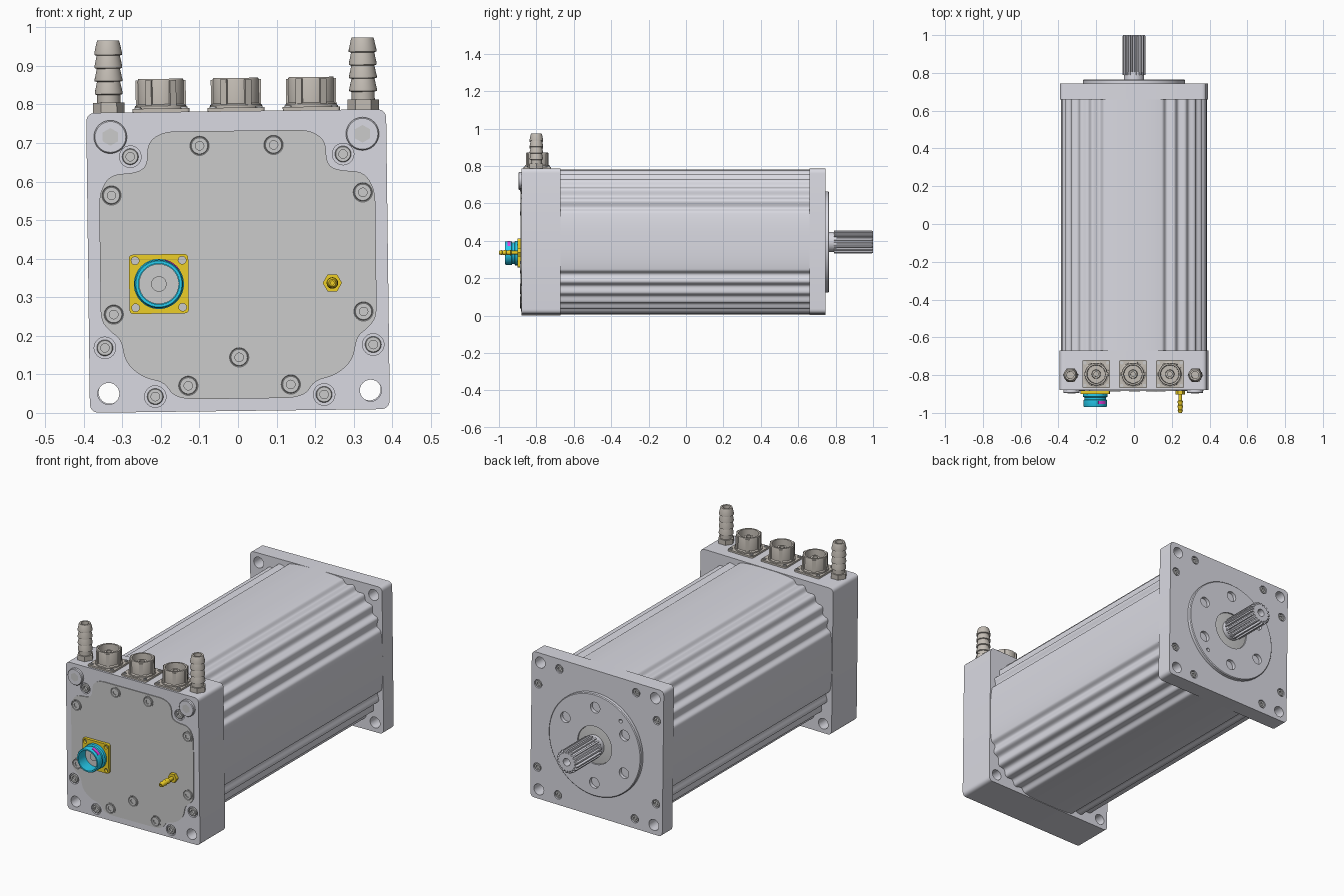
import bpy, bmesh, math
from mathutils import Matrix, Vector

if "Cube" in bpy.data.objects:
    bpy.data.objects.remove(bpy.data.objects["Cube"])

def material(name, rgb):
    m = bpy.data.materials.new(name)
    m.diffuse_color = (*rgb, 1)
    m.use_nodes = True
    m.node_tree.nodes["Principled BSDF"].inputs["Base Color"].default_value = m.diffuse_color
    return m

ALU = material("aluminium", (0.70, 0.70, 0.76))
PLATE = material("plate_grey", (0.76, 0.77, 0.75))
STEEL = material("screw_steel", (0.52, 0.53, 0.53))
WARM = material("warm_grey", (0.55, 0.51, 0.46))
YELLOW = material("yellow", (0.85, 0.62, 0.02))
CYAN = material("cyan", (0.02, 0.60, 0.85))
MAGENTA = material("magenta", (0.80, 0.05, 0.75))

# Local frame: the motor axis is u = v = 0; parts point to the front, back or top
MAP = {"front": lambda a, b, h: Vector((a, -h, b)),
       "back": lambda a, b, h: Vector((a, h, b)),
       "top": lambda a, b, h: Vector((a, b, h))}

def loft(name, rings, places, way, mat):
    """Skin equal-length rings of (a, b, h), capped, copied to every place."""
    bm = bmesh.new()
    for p in places:
        vs = [[bm.verts.new(MAP[way](*c) + Vector(p)) for c in ring] for ring in rings]
        n = len(vs[0])
        for lo, hi in zip(vs, vs[1:]):
            for i in range(n):
                j = (i + 1) % n
                bm.faces.new((lo[i], lo[j], hi[j], hi[i]))
        bm.faces.new(vs[0][::-1])
        bm.faces.new(vs[-1])
    bmesh.ops.recalc_face_normals(bm, faces=bm.faces)
    me = bpy.data.meshes.new(name)
    bm.to_mesh(me)
    bm.free()
    ob = bpy.data.objects.new(name, me)
    bpy.context.collection.objects.link(ob)
    if mat:
        me.materials.append(mat)
    return ob

def lathe(name, profile, places, way="front", mat=ALU, n=32, turn=0.0):
    ang = [turn + 2 * math.pi * i / n for i in range(n)]
    return loft(name, [[(r * math.cos(t), r * math.sin(t), h) for t in ang]
                       for r, h in profile], places, way, mat)

def prism(name, pts, h0, h1, places=((0, 0, 0),), way="back", mat=ALU):
    return loft(name, [[(a, b, h) for a, b in pts] for h in (h0, h1)], places, way, mat)

def fillet(pts, r, n=5):
    out = []
    for i, p in enumerate(pts):
        p, a, b = Vector(p), Vector(pts[i - 1]), Vector(pts[(i + 1) % len(pts)])
        s = p + (a - p).normalized() * min(r, 0.48 * (a - p).length)
        e = p + (b - p).normalized() * min(r, 0.48 * (b - p).length)
        for k in range(n + 1):
            t = k / n
            out.append(tuple(s * (1 - t) ** 2 + p * 2 * t * (1 - t) + e * t * t))
    return out

def square(h, r):
    return fillet([(-h, -h), (h, -h), (h, h), (-h, h)], r)

def drill(ob, radius, h0, h1, places, way="back"):
    cut = lathe("cutter", [(radius, h0), (radius, h1)], places, way, None, 24)
    cut.hide_render = True
    mod = ob.modifiers.new("holes", "BOOLEAN")
    mod.operation, mod.solver, mod.object = "DIFFERENCE", "EXACT", cut
    bpy.context.view_layer.objects.active = ob
    bpy.ops.object.modifier_apply(modifier=mod.name)
    bpy.data.objects.remove(cut)

def mirrored(pts, y):
    return [(s * u, y, v) for u, v in pts for s in (-1, 1)]

def ring4(u, v, y):
    return mirrored([(u, v), (u, -v)], y)

# Ribbed housing: bulged square with grooves across each corner
def housing_point(t):
    c, s = math.cos(t), math.sin(t)
    r = 0.387 / (abs(c) ** 2.9 + abs(s) ** 2.9) ** (1 / 2.9)
    k = (math.degrees(t) % 90 - 22) / 46
    if 0 < k < 1:
        r -= 0.009 * (1 - math.cos(2 * math.pi * 5 * k))
    return r * c, r * s
prism("ribbed_housing", [housing_point(2 * math.pi * i / 480) for i in range(480)], -0.69, 0.68)

# Front block with through holes below and counterbores for its screws
block_screws = mirrored([(0.276, 0.274), (0.348, -0.221), (0.219, -0.349)], -0.88)
block = prism("front_block", square(0.389, 0.025), -0.88, -0.67)
drill(block, 0.028, -1, -0.5, mirrored([(0.34, -0.34)], 0))
drill(block, 0.028, -0.012, 0.05, block_screws, "front")
lathe("block_screws", [(0.021, -0.014), (0.021, 0), (0.019, 0.002), (0.011, 0.002), (0.011, -0.008)],
      block_screws, mat=STEEL)

# Cover plate with notched outline
half = [(0.19, 0.338), (0.232, 0.31), (0.232, 0.25), (0.26, 0.232), (0.33, 0.228), (0.358, 0.18),
        (0.358, -0.15), (0.335, -0.178), (0.305, -0.2), (0.296, -0.26), (0.25, -0.3),
        (0.195, -0.312), (0.175, -0.345), (0.14, -0.357)]
outline = fillet(half + [(-u, v) for u, v in reversed(half)], 0.03)
prism("cover_plate", outline, 0.87, 0.884, way="front", mat=PLATE)
cover_screws = mirrored([(0.096, 0.30), (0.326, 0.174), (0.324, -0.135), (0.133, -0.322)], -0.884)
lathe("cover_screws", [(0.029, -0.003), (0.029, 0.003), (0.025, 0.003), (0.023, 0.001), (0.021, 0.004),
                       (0.011, 0.004), (0.011, -0.002)],
      cover_screws + [(0, -0.884, -0.25)], mat=STEEL)

# Upper corner plugs with hex recess
plugs = mirrored([(0.327, 0.326)], -0.88)
lathe("corner_plugs", [(0.043, -0.01), (0.043, 0.012), (0.04, 0.016), (0.024, 0.016)], plugs)
lathe("plug_hex_recess", [(0.023, 0.01), (0.023, 0.0165), (0.021, 0.0165), (0.021, 0.0162)],
      plugs, mat=STEEL, n=6, turn=math.pi / 6)

# Signal connector: yellow flange, cyan shell, magenta marker
sig = [(-0.206, -0.884, -0.057)]
flange = prism("connector_flange", square(0.077, 0.012), -0.002, 0.016, sig, "front", YELLOW)
drill(flange, 0.010, -0.05, 0.05, [(sig[0][0] + a, -0.884, sig[0][2] + b)
                                   for a in (-0.061, 0.061) for b in (-0.061, 0.061)])
lathe("connector_shell", [(0.065, 0.01), (0.065, 0.03), (0.058, 0.034), (0.058, 0.045), (0.063, 0.048),
                          (0.063, 0.078), (0.060, 0.084), (0.053, 0.084), (0.053, 0.02)],
      sig, mat=CYAN, n=48)
lathe("connector_insert", [(0.052, 0.01), (0.052, 0.026), (0.02, 0.026), (0.02, 0.034)], sig, mat=PLATE)
arc = [math.radians(35 + 5 * i) for i in range(9)]
marker = [(r * math.cos(t), r * math.sin(t)) for r, seq in ((0.0655, arc), (0.056, arc[::-1])) for t in seq]
prism("connector_marker", marker, 0.054, 0.070, sig, "front", MAGENTA)

# Yellow vent stub
stub = [(0.244, -0.884, -0.06)]
lathe("stub_hex", [(0.025, -0.002), (0.025, 0.018)], stub, mat=YELLOW, n=6)
lathe("stub_pin", [(0.010, 0.01), (0.010, 0.05), (0.015, 0.053), (0.011, 0.075), (0.015, 0.078),
                   (0.011, 0.098), (0.014, 0.1), (0.009, 0.116), (0.005, 0.116), (0.005, 0.09)],
      stub, mat=YELLOW, n=20)

# Power connectors on top
power = [(u, -0.795, 0.387) for u in (-0.195, 0, 0.195)]
prism("power_bases", square(0.074, 0.01), 0, 0.011, power, "top", WARM)
lathe("power_base_screws", [(0.009, 0.008), (0.009, 0.015), (0.004, 0.015), (0.004, 0.012)],
      [(u + a, y + b, v) for u, y, v in power for a in (-0.06, 0.06) for b in (-0.06, 0.06)],
      "top", STEEL, 12)
lathe("power_cups", [(0.067, 0.01), (0.067, 0.018), (0.060, 0.022), (0.060, 0.082), (0.058, 0.088),
                     (0.049, 0.088), (0.047, 0.03), (0.024, 0.03), (0.022, 0.07), (0.012, 0.07),
                     (0.012, 0.05)], power, "top", WARM, 40)
for i in range(6):
    t = math.pi / 3 * i
    d = Vector((math.cos(t), math.sin(t)))
    s = Vector((-d.y, d.x))
    rib = [tuple(d * r + s * w) for r, w in ((0.056, -0.009), (0.065, -0.009), (0.065, 0.009), (0.056, 0.009))]
    prism(f"power_cup_rib_{i + 1}", rib, 0.015, 0.084, power, "top", WARM)

# Barbed coolant fittings
fittings = [(u, -0.80, 0.387) for u in (-0.33, 0.33)]
lathe("fitting_hexes", [(0.041, 0), (0.041, 0.028)], fittings, "top", WARM, 6)
barb = [(0.030, 0.02), (0.030, 0.048)]
for i in range(4):
    h = 0.048 + 0.034 * i
    barb += [(0.036, h + 0.002), (0.036, h + 0.007), (0.030, h + 0.034)]
barb += [(0.028, 0.189), (0.019, 0.189), (0.019, 0.1)]
lathe("hose_barbs", barb, fittings, "top", WARM)

# Rear flange with corner holes and screws
rear = prism("rear_flange", square(0.387, 0.025), 0.66, 0.745)
rear_screws = ring4(0.348, 0.221, 0.745) + ring4(0.225, 0.335, 0.745)
drill(rear, 0.029, 0.5, 0.9, ring4(0.337, 0.337, 0))
drill(rear, 0.022, -0.012, 0.05, rear_screws)
lathe("rear_screws", [(0.017, -0.014), (0.017, -0.002), (0.009, -0.002), (0.009, -0.01)],
      rear_screws, "back", STEEL, 20)

# Pilot boss with bolt circle, seal and splined shaft
axis = [(0, 0.745, 0)]
boss = lathe("pilot_boss", [(0.27, -0.01), (0.27, 0.016), (0.266, 0.02), (0.10, 0.02), (0.10, 0.005)],
             axis, "back", n=96)
drill(boss, 0.028, 0.002, 0.1, [(0.2 * math.sin(math.pi / 3 * i), 0.745, 0.2 * math.cos(math.pi / 3 * i))
                                for i in range(6)])
drill(boss, 0.010, 0.002, 0.1, [(-0.15, 0.745, 0.17), (0.15, 0.745, -0.17)])
lathe("shaft_seal", [(0.099, 0.0), (0.099, 0.014), (0.06, 0.018)], axis, "back", STEEL, 48)
lathe("shaft_collar", [(0.054, 0.0), (0.054, 0.06)], axis, "back", n=48)
spline = []
for i in range(18):
    for f, r in ((0.0, 0.050), (0.35, 0.050), (0.48, 0.061), (0.87, 0.061)):
        t = 2 * math.pi * (i + f) / 18
        spline.append((r * math.cos(t), r * math.sin(t)))
small = [(a * 0.93, b * 0.93) for a, b in spline]
shaft = loft("splined_shaft", [[(a, b, h) for a, b in p] for p, h in
                               ((spline, 0.79), (spline, 0.994), (small, 1.0))], [(0, 0, 0)], "back", ALU)
drill(shaft, 0.02, 0.95, 1.1, [(0, 0, 0)])

# Lift onto the ground with the slight roll of the motor, then shade
roll = Matrix.Translation((0, 0, 0.394)) @ Matrix.Rotation(-0.0125, 4, "Y")
bpy.ops.object.select_all(action="DESELECT")
for ob in bpy.context.scene.objects:
    ob.data.transform(roll)
    ob.select_set(True)
bpy.context.view_layer.objects.active = block
bpy.ops.object.shade_smooth_by_angle(angle=math.radians(32))
